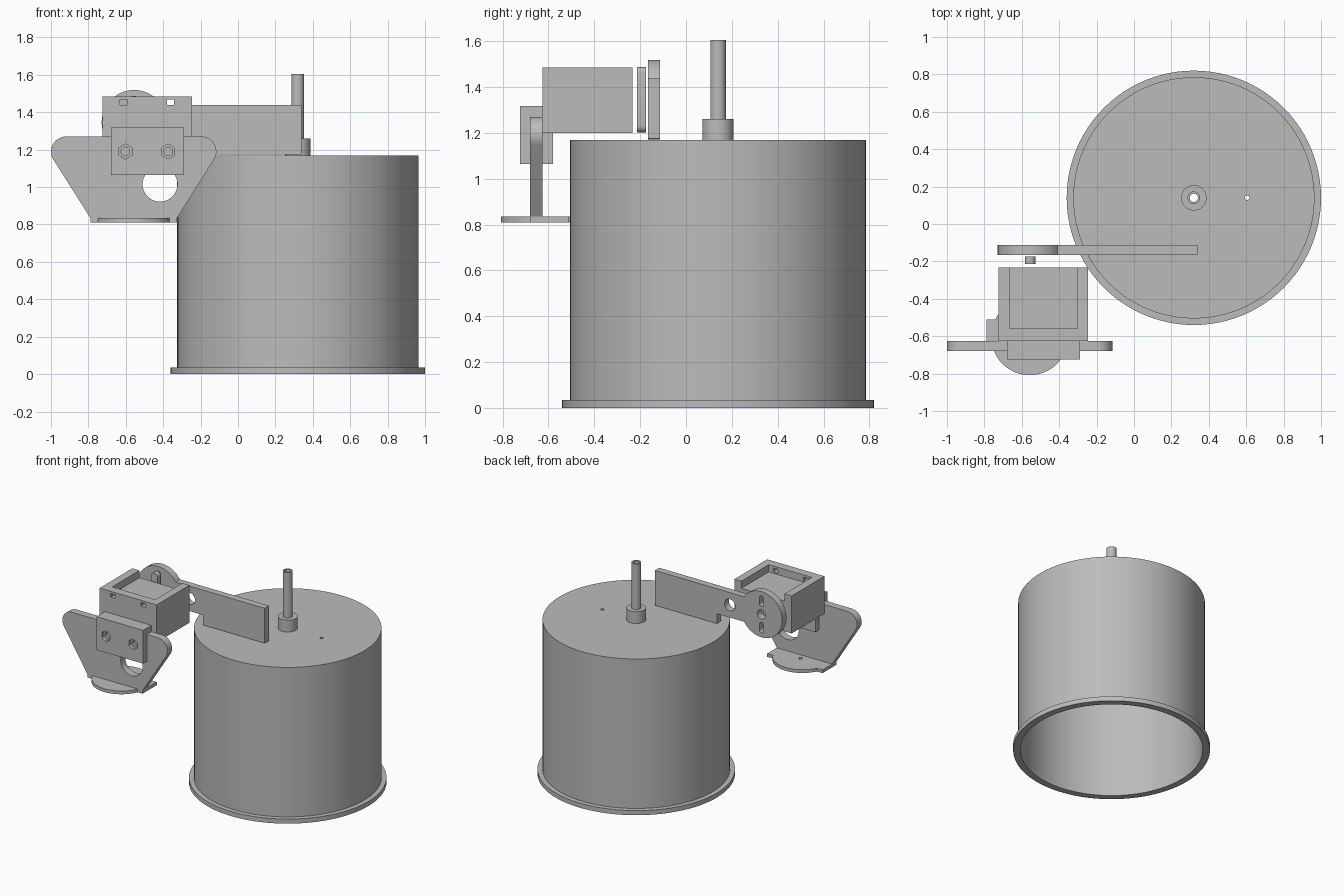
import bpy, bmesh
from math import sin, cos, tau, radians
from mathutils import Vector

cube = bpy.data.objects.get("Cube")
if cube:
    bpy.data.objects.remove(cube, do_unlink=True)

grey = bpy.data.materials.new("plain grey")
grey.use_nodes = True
COLOUR = (0.5, 0.5, 0.5, 1)
grey.diffuse_color = COLOUR
grey.node_tree.nodes["Principled BSDF"].inputs["Base Color"].default_value = COLOUR


def finish(name, bm):
    bmesh.ops.recalc_face_normals(bm, faces=bm.faces)
    mesh = bpy.data.meshes.new(name)
    bm.to_mesh(mesh)
    bm.free()
    mesh.materials.append(grey)
    ob = bpy.data.objects.new(name, mesh)
    bpy.context.collection.objects.link(ob)
    return ob


def activate(ob):
    bpy.ops.object.select_all(action='DESELECT')
    ob.select_set(True)
    bpy.context.view_layer.objects.active = ob


def smooth(ob):
    activate(ob)
    bpy.ops.object.shade_smooth_by_angle(angle=radians(30))


def prism(name, points, axis, low, high):
    """Extrude an outline along y (x, z points) or along z (x, y points)."""
    bm = bmesh.new()
    place = (lambda u, v: (u, low, v)) if axis == 'y' else (lambda u, v: (u, v, low))
    face = bm.faces.new([bm.verts.new(place(*p)) for p in points])
    moved = bmesh.ops.extrude_face_region(bm, geom=[face])["geom"]
    d = high - low
    bmesh.ops.translate(bm, vec=(0, d, 0) if axis == 'y' else (0, 0, d),
                        verts=[g for g in moved if isinstance(g, bmesh.types.BMVert)])
    return finish(name, bm)


def lathe(name, profile, x, y, steps=96):
    bm = bmesh.new()
    ring = [bm.verts.new((x + r, y, z)) for r, z in profile]
    edges = [bm.edges.new((ring[i - 1], ring[i])) for i in range(len(ring))]
    bmesh.ops.spin(bm, geom=ring + edges, cent=(x, y, 0), axis=(0, 0, 1),
                   angle=tau, steps=steps, use_duplicate=False)
    bmesh.ops.remove_doubles(bm, verts=bm.verts, dist=0.0001)
    return finish(name, bm)


def arc(u, v, r, start=0, end=360, n=32):
    count = n if end - start == 360 else n + 1
    return [(u + r * cos(radians(start + (end - start) * i / n)),
             v + r * sin(radians(start + (end - start) * i / n))) for i in range(count)]


def rect(u0, u1, v0, v1):
    return [(u0, v0), (u1, v0), (u1, v1), (u0, v1)]


def capsule(u, v, r, reach):
    return arc(u, v + reach, r, 0, 180, 10) + arc(u, v - reach, r, 180, 360, 10)


def cut(ob, *cutters):
    for cutter in cutters:
        activate(ob)
        mod = ob.modifiers.new("cut", 'BOOLEAN')
        mod.operation = 'DIFFERENCE'
        mod.solver = 'EXACT'
        mod.object = cutter
        bpy.ops.object.modifier_apply(modifier=mod.name)
        bpy.data.objects.remove(cutter, do_unlink=True)


# Open-bottomed drum with a base flange and a small hole in its lid
DX, DY, BORE = 0.32, 0.14, 0.022
drum = lathe("drum", [(0.68, 0), (0.68, 0.035), (0.645, 0.035), (0.645, 1.17),
                      (BORE, 1.17), (BORE, 1.135), (0.63, 1.135), (0.63, 0)], DX, DY)
cut(drum, prism("cutter", arc(0.605, DY, 0.012, n=16), 'z', 1.1, 1.2))
smooth(drum)

# Hollow spindle with its collar
smooth(lathe("spindle", [(BORE, 1.17), (0.068, 1.17), (0.068, 1.26), (0.034, 1.26),
                         (0.034, 1.605), (BORE, 1.605)], DX, DY, 40))

# Swing arm with a round, slotted end
AX, AZ = -0.555, 1.345
arm = prism("swing_arm", arc(AX, AZ, 0.174, 33, 327, 56)
            + [(-0.18, 1.25), (-0.18, 1.175), (0.34, 1.175), (0.34, 1.44)],
            'y', -0.165, -0.113)
holes = [arc(AX, AZ, 0.035), arc(-0.29, AZ, 0.045)]
holes += [capsule(AX, AZ + side * 0.1, 0.018, 0.022) for side in (-1, 1)]
cut(arm, *[prism("cutter", h, 'y', -0.3, 0) for h in holes])
smooth(arm)

# Motor horn behind the arm
smooth(prism("motor_horn", capsule(AX, AZ, 0.028, 0.115), 'y', -0.213, -0.175))

# Motor housing: shallow tray open at the back, two square holes in front
housing = prism("motor_housing", rect(-0.725, -0.245, 1.2, 1.485), 'y', -0.625, -0.233)
cut(housing, prism("cutter", rect(-0.665, -0.303, 1.43, 1.6), 'y', -0.56, -0.1),
    *[prism("cutter", rect(x - 0.019, x + 0.019, 1.44, 1.468), 'y', -0.7, -0.5)
      for x in (-0.613, -0.36)])

# Tapered bracket plate with rounded shoulders
MID = -0.5575
bracket = prism("bracket_plate", arc(MID + 0.362, 1.19, 0.08, -32, 90, 14)
                + arc(MID - 0.362, 1.19, 0.08, 90, 212, 14)
                + [(MID - 0.232, 0.835), (MID - 0.232, 0.81),
                   (MID + 0.232, 0.81), (MID + 0.232, 0.835)], 'y', -0.68, -0.625)
cut(bracket, prism("cutter", arc(-0.417, 1.015, 0.093, n=48), 'y', -0.8, -0.5))
smooth(bracket)

# Foot: round pad plus a straight tab behind the bracket
foot = prism("foot_pad", arc(MID, -0.602, 0.206, n=64), 'z', 0.81, 0.835)
tab = prism("foot_tab", rect(MID - 0.232, MID + 0.232, -0.63, -0.51), 'z', 0.81, 0.835)
for part in (foot, tab):
    cut(part, prism("cutter", arc(MID, -0.58, 0.014, n=16), 'z', 0.7, 0.9))
    smooth(part)

# Clamp block with hexagonal nut pockets and screw holes
clamp = prism("clamp_block", rect(-0.68, -0.29, 1.065, 1.318), 'y', -0.725, -0.58)
for x in (-0.602, -0.373):
    cut(clamp, prism("cutter", arc(x, 1.19, 0.04, 30, 390, 6), 'y', -0.8, -0.7),
        prism("cutter", arc(x, 1.19, 0.023, n=20), 'y', -0.8, -0.6))
